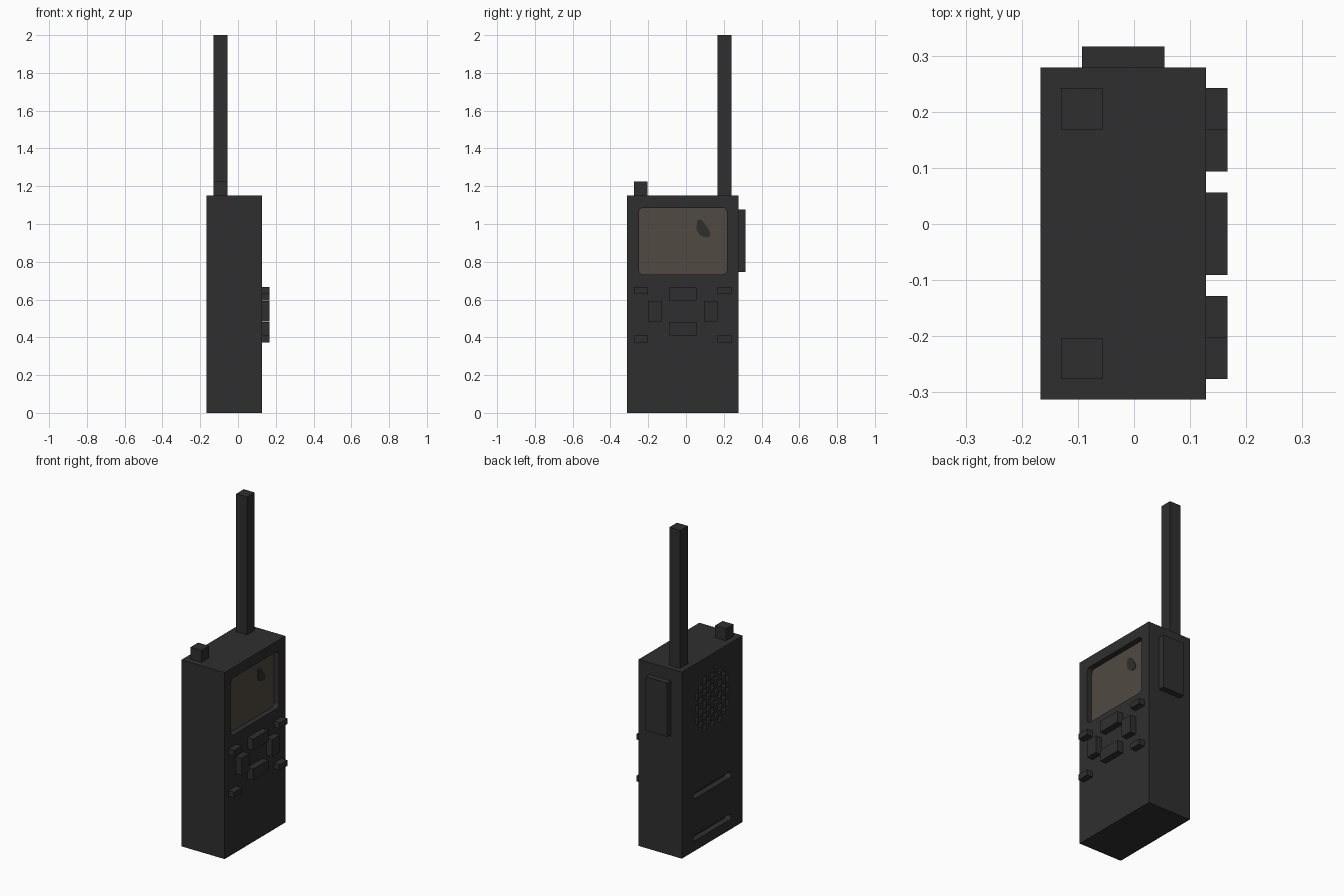
import bpy, bmesh, math

cube = bpy.data.objects.get("Cube")
if cube:
    bpy.data.objects.remove(cube, do_unlink=True)


def material(name, rgb):
    m = bpy.data.materials.new(name)
    m.use_nodes = True
    m.diffuse_color = (*rgb, 1)
    m.node_tree.nodes["Principled BSDF"].inputs["Base Color"].default_value = (*rgb, 1)
    return m


BLACK = material("black plastic", (0.028, 0.028, 0.028))
GLASS = material("dim brown screen", (0.080, 0.068, 0.052))


def add_prism(bm, outline, x0, x1):
    """Extrude a closed (y, z) outline from x0 to x1."""
    a = [bm.verts.new((x0, y, z)) for y, z in outline]
    b = [bm.verts.new((x1, y, z)) for y, z in outline]
    bm.faces.new(a)
    bm.faces.new(b[::-1])
    for i in range(len(a)):
        j = (i + 1) % len(a)
        bm.faces.new((a[j], a[i], b[i], b[j]))


def rounded(y0, y1, z0, z1, r, steps=4):
    """Rectangle outline with rounded corners."""
    corners = [(y1 - r, z1 - r), (y0 + r, z1 - r), (y0 + r, z0 + r), (y1 - r, z0 + r)]
    points = []
    for k, (cy, cz) in enumerate(corners):
        for s in range(steps + 1):
            t = math.pi / 2 * (k + s / steps)
            points.append((cy + r * math.cos(t), cz + r * math.sin(t)))
    return points


def rect(y0, y1, z0, z1):
    return [(y0, z0), (y1, z0), (y1, z1), (y0, z1)]


def make(name, prisms, mat):
    bm = bmesh.new()
    for outline, x0, x1 in prisms:
        add_prism(bm, outline, x0, x1)
    bmesh.ops.recalc_face_normals(bm, faces=bm.faces)
    mesh = bpy.data.meshes.new(name)
    bm.to_mesh(mesh)
    bm.free()
    mesh.materials.append(mat)
    obj = bpy.data.objects.new(name, mesh)
    bpy.context.collection.objects.link(obj)
    return obj


def box(name, x0, x1, y0, y1, z0, z1):
    return make(name, [(rect(y0, y1, z0, z1), x0, x1)], BLACK)


U = 0.037                    # common depth of buttons and recesses
BACK, FACE = -0.167, 0.128   # x of the grille side and the screen side
MID = -0.017                 # y centre of the case

# Case, with the recesses cut out of it
body = box("body", BACK, FACE, -0.313, 0.279, 0, 1.15)
screen_outline = rounded(-0.25, 0.217, 0.733, 1.086, 0.025)
cuts = [(screen_outline, FACE - U, FACE + 0.05)]

# Two long slots on the grille side
for z in (0.34, 0.08):
    cuts.append((rounded(MID - 0.185, MID + 0.185, z - 0.018, z + 0.018, 0.0175),
                 BACK - 0.05, BACK + U))

# Round speaker grille of staggered square holes
h = 0.0165
for i in range(-5, 6):
    for j in range(-5, 6):
        if (i + j) % 2 == 0 and math.hypot(i, j) < 5.05:
            y, z = MID + i * U, 0.87 + j * U
            cuts.append((rect(y - h, y + h, z - h, z + h), BACK - 0.05, BACK + U))

cutter = make("recess_cutter", cuts, BLACK)
cutter.hide_render = True
mod = body.modifiers.new("recesses", "BOOLEAN")
mod.operation = "DIFFERENCE"
mod.solver = "EXACT"
mod.object = cutter
graph = bpy.context.evaluated_depsgraph_get()
cut_mesh = bpy.data.meshes.new_from_object(body.evaluated_get(graph))
body.modifiers.clear()
body.data = cut_mesh
bpy.data.objects.remove(cutter, do_unlink=True)

# Screen at the bottom of its recess, with a dark mark on it
floor = FACE - U
make("screen", [(screen_outline, floor - 0.002, floor + 0.003)], GLASS)
mark = [(.058, 1.017), (.077, 1.025), (.093, 1.01), (.114, .98), (.13, .953),
        (.124, .932), (.093, .932), (.072, .943), (.056, .97)]
make("screen_mark", [(mark, floor + 0.002, floor + 0.006)], BLACK)

# Antenna, volume knob and side key
box("antenna", -0.130, -0.056, 0.168, 0.242, 1.15, 2.0)
box("knob", -0.130, -0.056, -0.276, -0.203, 1.15, 1.224)
box("side_key", -0.093, 0.054, 0.279, 0.316, 0.745, 1.077)

# Keypad: four corner buttons and a cross of four direction buttons
keys = {
    "up_button": (MID, 0.630, 0.0735, 0.035),
    "down_button": (MID, 0.446, 0.0735, 0.035),
    "left_button": (MID - 0.148, 0.538, 0.037, 0.054),
    "right_button": (MID + 0.148, 0.538, 0.037, 0.054),
}
for side, s in (("left", -1), ("right", 1)):
    for level, z in (("upper", 0.649), ("lower", 0.391)):
        keys[f"{level}_{side}_corner_button"] = (MID + s * 0.222, z, 0.037, 0.0175)
for name, (y, z, hy, hz) in keys.items():
    box(name, FACE, FACE + 0.039, y - hy, y + hy, z - hz, z + hz)
